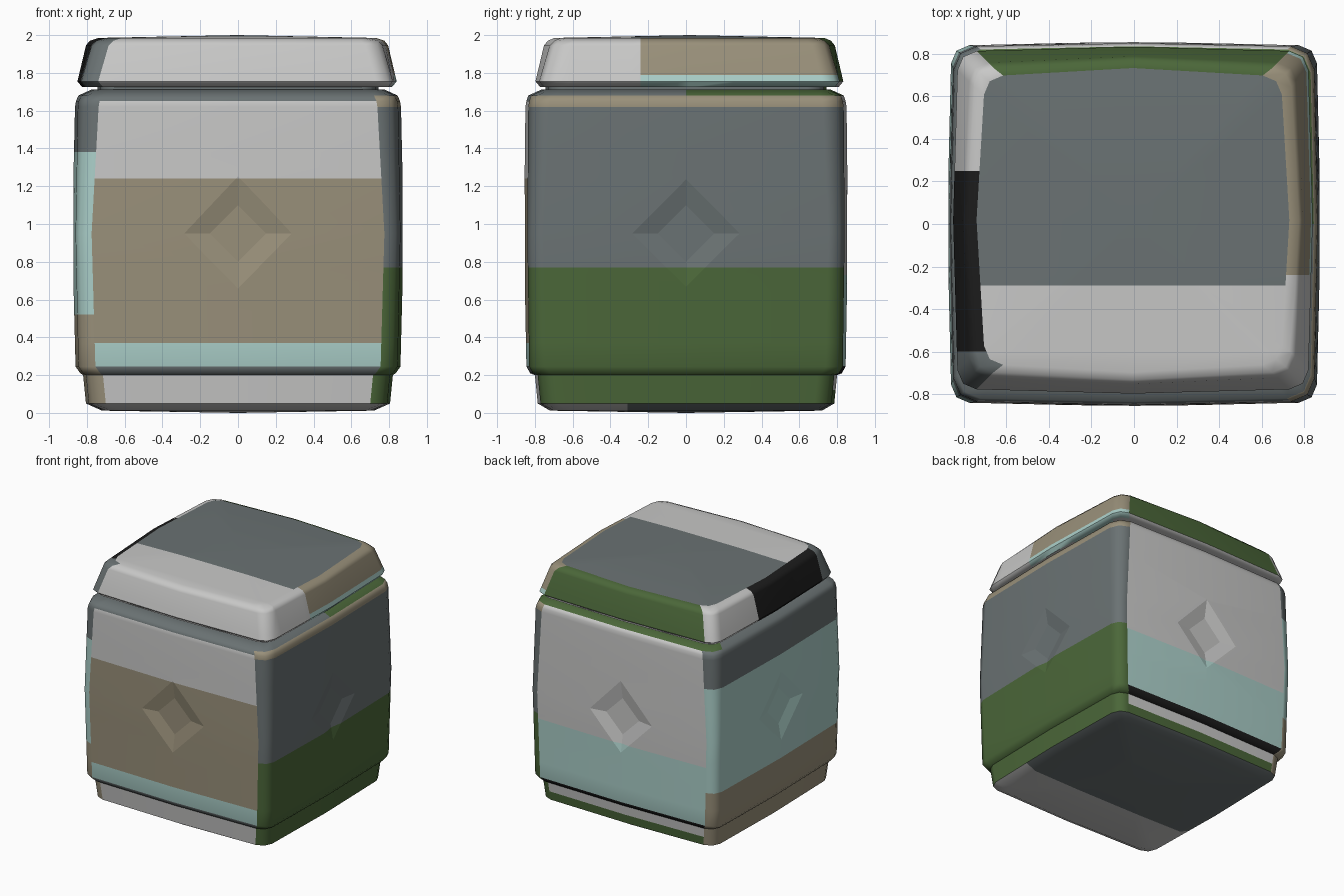
import bpy, bmesh
from math import radians, pi
from mathutils import Matrix, Vector

cube = bpy.data.objects.get("Cube")
if cube:
    bpy.data.objects.remove(cube, do_unlink=True)

# Palette, given as sRGB bytes and converted to linear
PALETTE = {
    "slate": (106, 114, 115),
    "light_grey": (200, 200, 199),
    "taupe": (153, 144, 122),
    "pale_teal": (171, 207, 201),
    "green": (75, 103, 57),
    "black": (28, 28, 28),
}
NAMES = list(PALETTE)


def linear(v):
    v /= 255
    return v / 12.92 if v <= 0.04045 else ((v + 0.055) / 1.055) ** 2.4


MATERIALS = []
for name, rgb in PALETTE.items():
    mat = bpy.data.materials.new(name)
    mat.use_nodes = True
    colour = [linear(c) for c in rgb] + [1.0]
    mat.diffuse_color = colour
    bsdf = mat.node_tree.nodes["Principled BSDF"]
    bsdf.inputs["Base Color"].default_value = colour
    bsdf.inputs["Roughness"].default_value = 0.6
    MATERIALS.append(mat)


def ring(bm, z, hx, hy, bulge, c, shift):
    """Square outline with rounded corners and sides that bow out in the middle."""
    quarter = [(hx + bulge, 0), (hx, hy - c), (hx - 0.3 * c, hy - 0.3 * c), (hx - c, hy)]
    back = [(0, hy + bulge)]
    half = quarter + back + [(-x, y) for x, y in reversed(quarter[1:])]
    pts = half + [(-x, -y) for x, y in half]
    return [bm.verts.new((x + shift[0], y + shift[1], z)) for x, y in pts]


def loft(profile, bottom, top, shift=(0, 0)):
    """Skin the rings and close both ends with a shallow fan."""
    bm = bmesh.new()
    rings = [ring(bm, *row, shift) for row in profile]
    n = len(rings[0])
    for a, b in zip(rings, rings[1:]):
        for i in range(n):
            j = (i + 1) % n
            bm.faces.new((a[i], a[j], b[j], b[i]))
    for loop, z in ((rings[0], bottom), (rings[-1], top)):
        tip = bm.verts.new((*shift, z))
        for i in range(n):
            bm.faces.new((loop[i], loop[(i + 1) % n], tip))
    bmesh.ops.recalc_face_normals(bm, faces=bm.faces)
    return bm


def make_object(name, bm):
    mesh = bpy.data.meshes.new(name)
    for mat in MATERIALS:
        mesh.materials.append(mat)
    bm.to_mesh(mesh)
    bm.free()
    obj = bpy.data.objects.new(name, mesh)
    bpy.context.collection.objects.link(obj)
    return obj


def paint(obj, y_cuts, z_cuts, rule):
    """Cut along the colour borders, then colour each face by its place."""
    bm = bmesh.new()
    bm.from_mesh(obj.data)
    for f in bm.faces:
        f.smooth = f.material_index == 0
    cuts = [((0, y, 0), (0, 1, 0)) for y in y_cuts] + [((0, 0, z), (0, 0, 1)) for z in z_cuts]
    for co, no in cuts:
        geom = bm.verts[:] + bm.edges[:] + bm.faces[:]
        bmesh.ops.bisect_plane(bm, geom=geom, dist=1e-5, plane_co=co, plane_no=no)
    bm.normal_update()
    for f in bm.faces:
        c = f.calc_center_median()
        if abs(c.x) < 0.6:
            side = "back" if c.y > 0 else "front"
        else:
            side = "left" if c.x > 0 else "right"
        f.material_index = NAMES.index(rule(c, f.normal, side))
    for e in bm.edges:
        e.smooth = e.calc_face_angle(0) < radians(50)
    bm.to_mesh(obj.data)
    bm.free()
    mod = obj.modifiers.new("soft_bevels", "WEIGHTED_NORMAL")
    mod.keep_sharp = True


def body_colour(c, n, side):
    z = c.z
    if z < 0.05:
        return "light_grey" if c.y < -0.31 else "slate"
    if z > 1.68:
        if side == "back" or (side == "left" and c.y > 0) or c.y > 0.6:
            return "green"
        return "slate"
    if side == "front":
        if z < 0.2:
            return "light_grey"
        if z < 0.245:
            return "slate"
        if z < 0.37:
            return "pale_teal"
        if z < 1.24:
            return "taupe"
        return "light_grey" if z < 1.65 else "slate"
    if side == "back":
        if z < 0.12:
            return "green"
        if z < 0.2:
            return "light_grey"
        if z < 0.24:
            return "black"
        return "pale_teal" if z < 0.73 else "light_grey"
    if side == "left":
        if z < 0.77:
            return "green"
        return "slate" if z < 1.62 else "taupe"
    if z < 0.52:
        return "taupe"
    return "pale_teal" if z < 1.38 else "slate"


def lid_colour(c, n, side):
    if c.z > 1.985:
        return "light_grey" if c.y < -0.29 else "slate"
    if side == "front" or c.z < 1.75 and side == "back":
        return "light_grey"
    if side == "back":
        return "green"
    if side == "left":
        if c.y < -0.24:
            return "light_grey"
        return "taupe" if c.z > 1.79 else "pale_teal"
    if c.y < -0.6:
        return "slate"
    return "black" if c.y < 0.25 else "light_grey"


# Jar body with its stepped foot: z, half width, half depth, bulge, corner
body = make_object("jar_body", loft([
    (0.012, 0.70, 0.70, 0.02, 0.09),
    (0.05, 0.79, 0.77, 0.015, 0.09),
    (0.20, 0.805, 0.785, 0.015, 0.09),
    (0.21, 0.82, 0.81, 0.015, 0.09),
    (0.245, 0.845, 0.83, 0.015, 0.09),
    (0.95, 0.86, 0.84, 0.018, 0.085),
    (1.62, 0.848, 0.835, 0.015, 0.11),
    (1.65, 0.843, 0.83, 0.015, 0.11),
    (1.68, 0.83, 0.82, 0.015, 0.11),
    (1.712, 0.76, 0.75, 0.015, 0.10),
], 0.0, 1.715))

# Shallow diamond recess in the middle of each side
bm = bmesh.new()
for i in range(4):
    face = 0.878 if i % 2 == 0 else 0.858
    place = (Matrix.Rotation(i * pi / 2, 4, "Z")
             @ Matrix.Translation((face - 0.01, 0, 0.95))
             @ Matrix.Rotation(pi / 2, 4, "Y"))
    bmesh.ops.create_cone(bm, cap_ends=True, segments=4, radius1=0.15, radius2=0.38,
                          depth=0.04, matrix=place)
bmesh.ops.recalc_face_normals(bm, faces=bm.faces)
for f in bm.faces:
    f.material_index = 1
cutter = make_object("diamond_cutter", bm)
cutter.hide_render = True
mod = body.modifiers.new("diamonds", "BOOLEAN")
mod.operation = "DIFFERENCE"
mod.solver = "EXACT"
mod.object = cutter
graph = bpy.context.evaluated_depsgraph_get()
carved = bpy.data.meshes.new_from_object(body.evaluated_get(graph))
body.modifiers.clear()
body.data = carved
bpy.data.objects.remove(cutter, do_unlink=True)
paint(body, (-0.31, 0), (0.12, 0.37, 0.52, 0.73, 0.77, 1.24, 1.38), body_colour)

# Narrow neck joining body and lid
neck = make_object("neck", loft([
    (1.70, 0.73, 0.73, 0.015, 0.09),
    (1.74, 0.73, 0.73, 0.015, 0.09),
], 1.70, 1.74))
paint(neck, (), (), lambda c, n, side: "green" if side == "back" else "slate")

# Lid with sloping sides and a slightly domed top
lid = make_object("lid", loft([
    (1.725, 0.80, 0.77, 0.02, 0.09),
    (1.755, 0.825, 0.795, 0.02, 0.09),
    (1.945, 0.77, 0.74, 0.03, 0.09),
    (1.97, 0.745, 0.715, 0.035, 0.09),
    (1.985, 0.70, 0.68, 0.035, 0.09),
], 1.725, 2.0, (-0.005, 0.018)))
paint(lid, (-0.6, -0.29, -0.24, 0.25), (1.79,), lid_colour)
